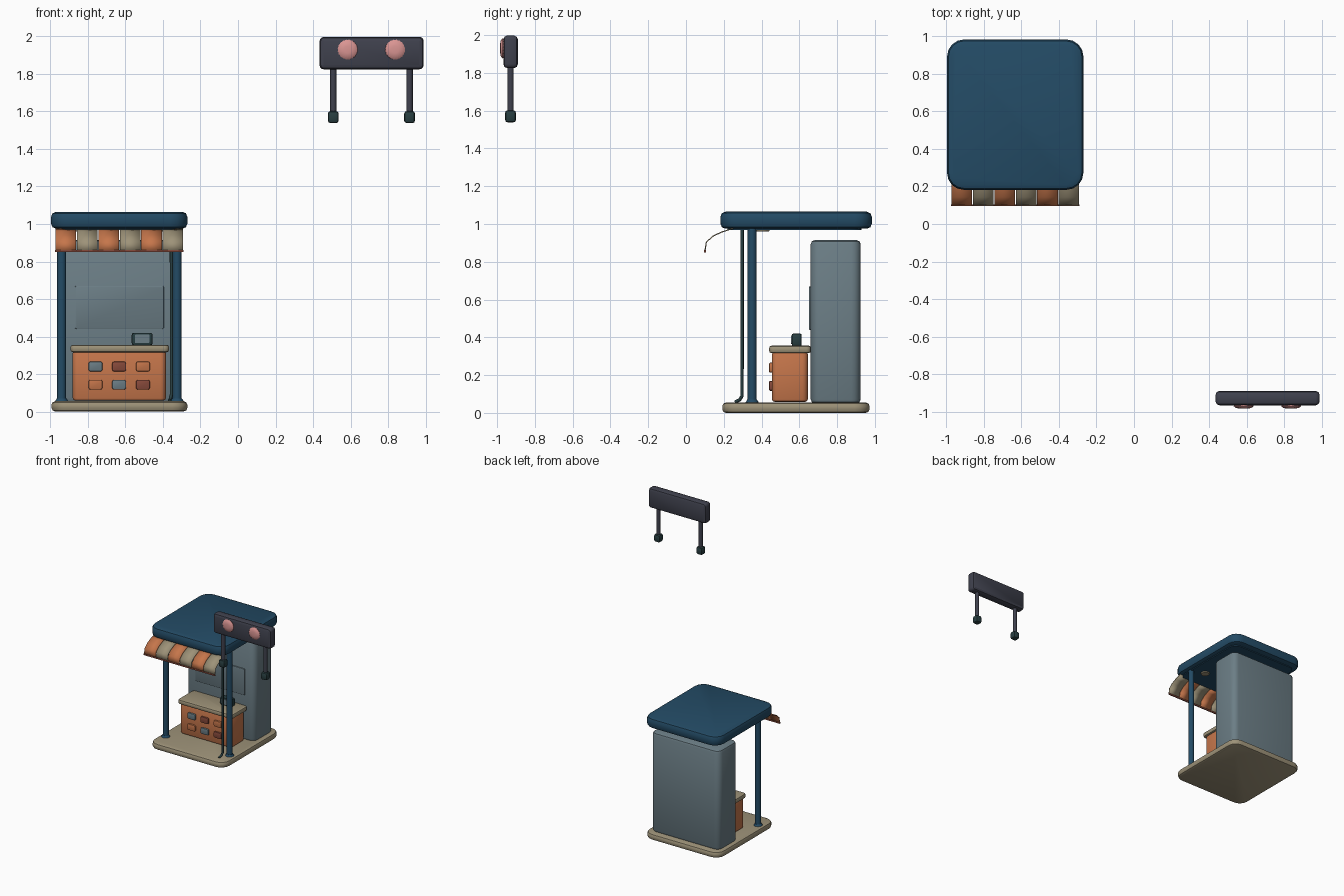
import bpy, bmesh, math
from mathutils import Vector, Matrix

cube = bpy.data.objects.get("Cube")
if cube:
    bpy.data.objects.remove(cube)


def material(name, rgb):
    m = bpy.data.materials.new(name)
    m.use_nodes = True
    m.diffuse_color = (*rgb, 1)
    m.node_tree.nodes["Principled BSDF"].inputs["Base Color"].default_value = (*rgb, 1)
    return m


BLUE = material("navy blue", (0.017, 0.07, 0.13))
ORANGE = material("orange", (0.56, 0.18, 0.07))
BEIGE = material("beige", (0.34, 0.29, 0.19))
GREY = material("blue grey", (0.15, 0.21, 0.24))
CHARCOAL = material("charcoal", (0.05, 0.053, 0.075))
GREEN = material("dark green", (0.021, 0.048, 0.052))
PINK = material("pink", (0.70, 0.30, 0.29))
RED = material("brick red", (0.25, 0.07, 0.045))


def finish(name, bm, mat):
    bmesh.ops.recalc_face_normals(bm, faces=bm.faces[:])
    mesh = bpy.data.meshes.new(name)
    bm.to_mesh(mesh)
    bm.free()
    mesh.materials.append(mat)
    obj = bpy.data.objects.new(name, mesh)
    bpy.context.scene.collection.objects.link(obj)
    bpy.ops.object.select_all(action='DESELECT')
    obj.select_set(True)
    bpy.context.view_layer.objects.active = obj
    bpy.ops.object.shade_smooth_by_angle(angle=math.radians(35))
    return obj


def box(name, x, y, z, mat, corner=0.0, rim=0.0, axis=2, segs=4, rim_segs=2):
    """Box from ranges; rounds the edges along one axis, then the end rims."""
    bm = bmesh.new()
    bmesh.ops.create_cube(bm, size=1)
    for v in bm.verts:
        v.co = Vector([a + (b - a) * (c + 0.5) for (a, b), c in zip((x, y, z), v.co)])

    def bevel(edges, width, n):
        bmesh.ops.bevel(bm, geom=edges, offset=width, segments=n, profile=0.5,
                        affect='EDGES', clamp_overlap=True)

    if corner:
        bevel([e for e in bm.edges
               if abs((e.verts[0].co - e.verts[1].co).normalized()[axis]) > 0.9], corner, segs)
    if rim:
        bm.normal_update()
        caps = [f for f in bm.faces if abs(f.normal[axis]) > 0.99]
        bevel(list({e for f in caps for e in f.edges}), rim, rim_segs)
    return finish(name, bm, mat)


def rod(name, x, y, z0, z1, r0, r1, mat, sides=12):
    bm = bmesh.new()
    bmesh.ops.create_cone(bm, cap_ends=True, segments=sides, radius1=r0, radius2=r1,
                          depth=z1 - z0, matrix=Matrix.Translation((x, y, (z0 + z1) / 2)))
    return finish(name, bm, mat)


# Floor slab, roof and ceiling
box("floor_slab", (-0.995, -0.27), (0.192, 0.972), (0, 0.055), BEIGE, 0.08, 0.02)
box("roof", (-0.997, -0.27), (0.182, 0.984), (0.975, 1.065), BLUE, 0.09, 0.027)
box("ceiling_panel", (-0.96, -0.31), (0.22, 0.93), (0.968, 0.98), BLUE, 0.06)
for side, x in (("left", -0.43), ("right", -0.84)):
    rod(side + "_ceiling_lamp", x, 0.405, 0.96, 0.972, 0.034, 0.04, BEIGE, 20)

# Front posts with flared feet
for side, x in (("left", -0.325), ("right", -0.94)):
    rod(side + "_post", x, 0.35, 0.05, 0.98, 0.024, 0.024, BLUE)
    rod(side + "_post_foot", x, 0.35, 0.05, 0.07, 0.038, 0.026, BLUE)

# Cable running down beside the left post
curve = bpy.data.curves.new("cable", 'CURVE')
curve.dimensions = '3D'
curve.bevel_depth = 0.009
curve.bevel_resolution = 2
curve.use_fill_caps = True
line = curve.splines.new('POLY')
path = [(-0.355, 0.297, 0.975), (-0.355, 0.297, 0.09), (-0.36, 0.285, 0.07), (-0.365, 0.26, 0.058)]
line.points.add(len(path) - 1)
for p, co in zip(line.points, path):
    p.co = (*co, 1)
cable = bpy.data.objects.new("cable", curve)
curve.materials.append(GREEN)
bpy.context.scene.collection.objects.link(cable)

# Back cabinet with a raised panel
box("back_cabinet", (-0.965, -0.305), (0.66, 0.925), (0.05, 0.915), GREY, 0.05, 0.022)
box("cabinet_panel", (-0.87, -0.395), (0.651, 0.67), (0.44, 0.67), GREY, 0.008, 0.004, axis=1, segs=2)

# Counter
box("counter_body", (-0.882, -0.384), (0.455, 0.645), (0.058, 0.325), ORANGE, 0.03, 0.015)
box("counter_top", (-0.893, -0.368), (0.44, 0.662), (0.316, 0.356), BEIGE, 0.025, 0.013)

# Goods on the counter front
goods = ((GREY, RED, ORANGE), (ORANGE, GREY, RED))
for row, z in enumerate((0.24, 0.143)):
    for col, x in enumerate((-0.76, -0.634, -0.507)):
        box(f"counter_block_{row}_{col}", (x - 0.037, x + 0.037), (0.44, 0.46),
            (z - 0.026, z + 0.026), goods[row][col], 0.01, 0.005, axis=1, segs=2)

# Till with a screen
box("till", (-0.567, -0.455), (0.56, 0.612), (0.353, 0.42), GREEN, 0.012, 0.008, axis=1, segs=2)
box("till_screen", (-0.55, -0.472), (0.555, 0.563), (0.365, 0.41), GREY, 0.005, axis=1, segs=2)

# Striped awning: one bent profile per stripe
profile = [(0.25, 0.977), (0.19, 0.958), (0.145, 0.937), (0.108, 0.905), (0.1, 0.855)]
left, right, stripes = -0.975, -0.29, 6
step = (right - left) / stripes
for i in range(stripes):
    bm = bmesh.new()
    x0, x1 = left + i * step + 0.002, left + (i + 1) * step - 0.002
    rows = [[bm.verts.new((x, y, z)) for x in (x0, x1)] for y, z in profile]
    for a, b in zip(rows, rows[1:]):
        bm.faces.new((a[0], a[1], b[1], b[0]))
    stripe = finish(f"awning_stripe_{i + 1}", bm, BEIGE if i % 2 else ORANGE)
    thick = stripe.modifiers.new("thickness", 'SOLIDIFY')
    thick.thickness = 0.006
    thick.offset = 0
box("awning_trim", (left, right), (0.096, 0.105), (0.85, 0.862), RED)

# Hanging sign with legs and knobs
box("sign_board", (0.435, 0.99), (-0.967, -0.89), (1.825, 1.998), CHARCOAL, 0.022, 0.024, axis=1, segs=3)
for side, x in (("right", 0.508), ("left", 0.915)):
    rod(side + "_sign_leg", x, -0.929, 1.57, 1.84, 0.017, 0.017, CHARCOAL)
    box(side + "_sign_knob", (x - 0.029, x + 0.029), (-0.958, -0.9), (1.538, 1.602),
        GREEN, 0.014, 0.014, segs=2)

# Scalloped lamps on the sign
for side, x in (("right", 0.585), ("left", 0.838)):
    bm = bmesh.new()
    rings = []
    for radius, y in ((0.05, -0.962), (0.054, -0.972), (0.042, -0.981), (0.02, -0.985)):
        ring = []
        for k in range(40):
            a = math.tau * k / 40
            r = radius * (1 if k % 2 else 0.95)
            ring.append(bm.verts.new((x + r * math.cos(a), y, 1.93 + r * math.sin(a))))
        rings.append(ring)
    for a, b in zip(rings, rings[1:]):
        for k in range(40):
            n = (k + 1) % 40
            bm.faces.new((a[k], a[n], b[n], b[k]))
    bm.faces.new(rings[0])
    bm.faces.new(rings[-1])
    finish(side + "_sign_lamp", bm, PINK)
